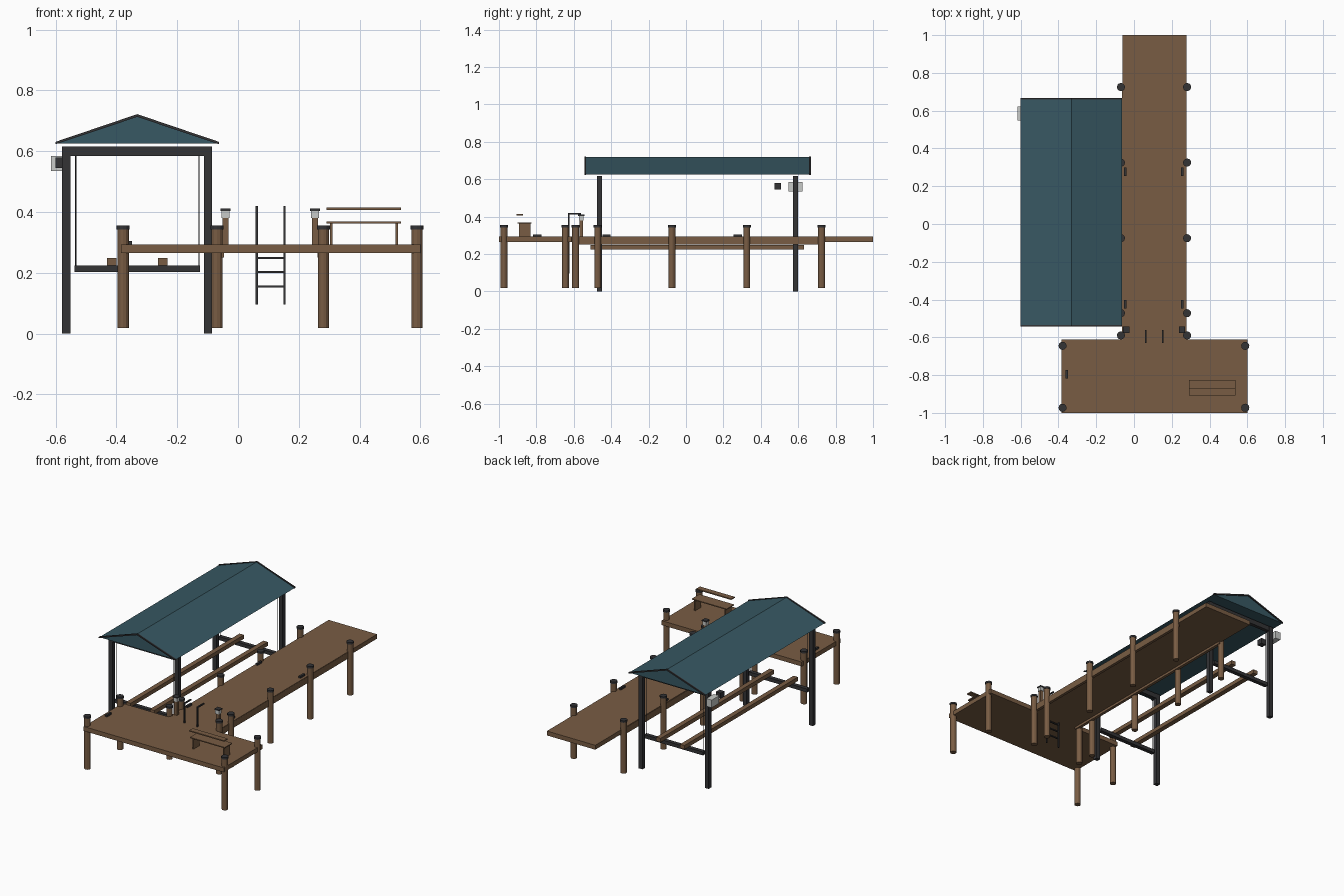
import bpy, bmesh, math
from mathutils import Vector

if "Cube" in bpy.data.objects:
    bpy.data.objects.remove(bpy.data.objects["Cube"])


def mat(name, rgb):
    m = bpy.data.materials.new(name)
    m.diffuse_color = (*rgb, 1)
    m.use_nodes = True
    m.node_tree.nodes["Principled BSDF"].inputs["Base Color"].default_value = m.diffuse_color
    return m


WOOD = mat("brown_wood", (0.19, 0.108, 0.057))
DARK = mat("dark_metal", (0.033, 0.033, 0.036))
ROOF = mat("teal_roof", (0.039, 0.098, 0.125))
PALE = mat("pale_grey", (0.58, 0.6, 0.58))


def finish(bm, name, material):
    bmesh.ops.recalc_face_normals(bm, faces=bm.faces)
    me = bpy.data.meshes.new(name)
    bm.to_mesh(me)
    bm.free()
    me.materials.append(material)
    ob = bpy.data.objects.new(name, me)
    bpy.context.collection.objects.link(ob)
    return ob


def box(name, x, y, z, material):
    """Box from (min, max) ranges."""
    bm = bmesh.new()
    bmesh.ops.create_cube(bm, size=1)
    for v in bm.verts:
        v.co = [r[0] + (c + 0.5) * (r[1] - r[0]) for r, c in zip((x, y, z), v.co)]
    return finish(bm, name, material)


def around(c, w):
    return (c - w / 2, c + w / 2)


def cyl(name, x, y, z, r, material, sides=12):
    bm = bmesh.new()
    bmesh.ops.create_cone(bm, cap_ends=True, segments=sides, radius1=r, radius2=r, depth=z[1] - z[0])
    bmesh.ops.translate(bm, verts=bm.verts, vec=(x, y, sum(z) / 2))
    return finish(bm, name, material)


def prism(name, profile, y, material):
    """Extrude an x-z outline along y."""
    bm = bmesh.new()
    f = bm.faces.new([bm.verts.new((px, y[0], pz)) for px, pz in profile])
    g = bmesh.ops.extrude_face_region(bm, geom=[f])["geom"]
    bmesh.ops.translate(bm, verts=[v for v in g if isinstance(v, bmesh.types.BMVert)],
                        vec=(0, y[1] - y[0], 0))
    return finish(bm, name, material)


TOP = 0.293

# Decks and edge stringers
box("end_platform", (-0.385, 0.6), (-1, -0.612), (0.265, TOP), WOOD)
box("walkway", (-0.062, 0.278), (-0.612, 1), (0.265, TOP), WOOD)
for x in (-0.055, 0.27):
    box("walkway_stringer", around(x, 0.018), (-0.6, 0.735), (0.25, 0.29), WOOD)

# Piles with dark caps
piles = [(x, y) for x in (-0.378, 0.589) for y in (-0.973, -0.645)]
piles += [(x, y) for x in (-0.069, 0.281) for y in (-0.59, -0.472, -0.075, 0.325, 0.725)]
for x, y in piles:
    cyl("pile", x, y, (0.018, 0.343), 0.0185, WOOD)
    cyl("pile_cap", x, y, (0.343, 0.355), 0.0215, DARK)

# Boat shelter frame, lift beams and cables
for y in (-0.462, 0.585):
    for x in (-0.565, -0.099):
        box("shelter_post", around(x, 0.027), around(y, 0.027), (0, 0.616), DARK)
    box("roof_cross_beam", (-0.565, -0.085), around(y, 0.022), (0.585, 0.616), DARK)
    box("lift_cross_beam", (-0.538, -0.125), around(y, 0.025), (0.202, 0.224), DARK)
    for x in (-0.534, -0.119 - 0.01):
        cyl("lift_cable", x, y, (0.21, 0.6), 0.002, DARK, 6)
for x in (-0.415, -0.247):
    box("lift_bunk", around(x, 0.031), (-0.51, 0.63), (0.224, 0.249), WOOD)

# Gable roof with rake trim
L, R, M, E, P = -0.6, -0.063, -0.3315, 0.626, 0.719
prism("gable_roof", [(L, E), (R, E), (M, P)], (-0.536, 0.661), ROOF)
for y in (-0.538, 0.663):
    prism("roof_rake_trim", [(L, E - 0.003), (L, E + 0.005), (M, P + 0.003), (R, E + 0.005),
                             (R, E - 0.003), (M, P - 0.006)], around(y, 0.009), DARK)

# Lift control box and motor
box("control_box", (-0.616, -0.579), (0.547, 0.622), (0.535, 0.584), PALE)
box("lift_motor", (-0.6, -0.565), (0.472, 0.508), (0.545, 0.58), DARK)

# Ladder with hooked handrails
for x in (0.061, 0.153):
    box("ladder_rail", around(x, 0.008), (-0.63, -0.622), (0.095, 0.42), DARK)
    box("ladder_handle", around(x, 0.008), (-0.63, -0.562), (0.412, 0.42), DARK)
for z in (0.155, 0.203, 0.249):
    box("ladder_rung", (0.061, 0.153), (-0.63, -0.622), around(z, 0.007), DARK)

# Lamp pedestals
for x in (-0.041, 0.254):
    box("lamp_pedestal", around(x, 0.02), around(-0.56, 0.02), (0.29, 0.38), WOOD)
    box("lamp_glass", around(x, 0.026), around(-0.56, 0.026), (0.38, 0.404), PALE)
    box("lamp_cap", around(x, 0.033), around(-0.56, 0.033), (0.404, 0.411), DARK)

# Bench
box("bench_seat", (0.292, 0.537), (-0.9, -0.825), (0.362, 0.368), WOOD)
box("bench_back", (0.292, 0.537), (-0.907, -0.872), (0.407, 0.414), WOOD)
for x in (0.307, 0.522):
    box("bench_leg", around(x, 0.008), (-0.892, -0.832), (0.29, 0.363), WOOD)

# Mooring cleats
for x, y in [(-0.355, -0.795), (-0.047, 0.277), (0.255, 0.277), (-0.047, -0.425), (0.255, -0.425)]:
    box("cleat", around(x, 0.013), around(y, 0.045), (0.29, 0.305), DARK)
